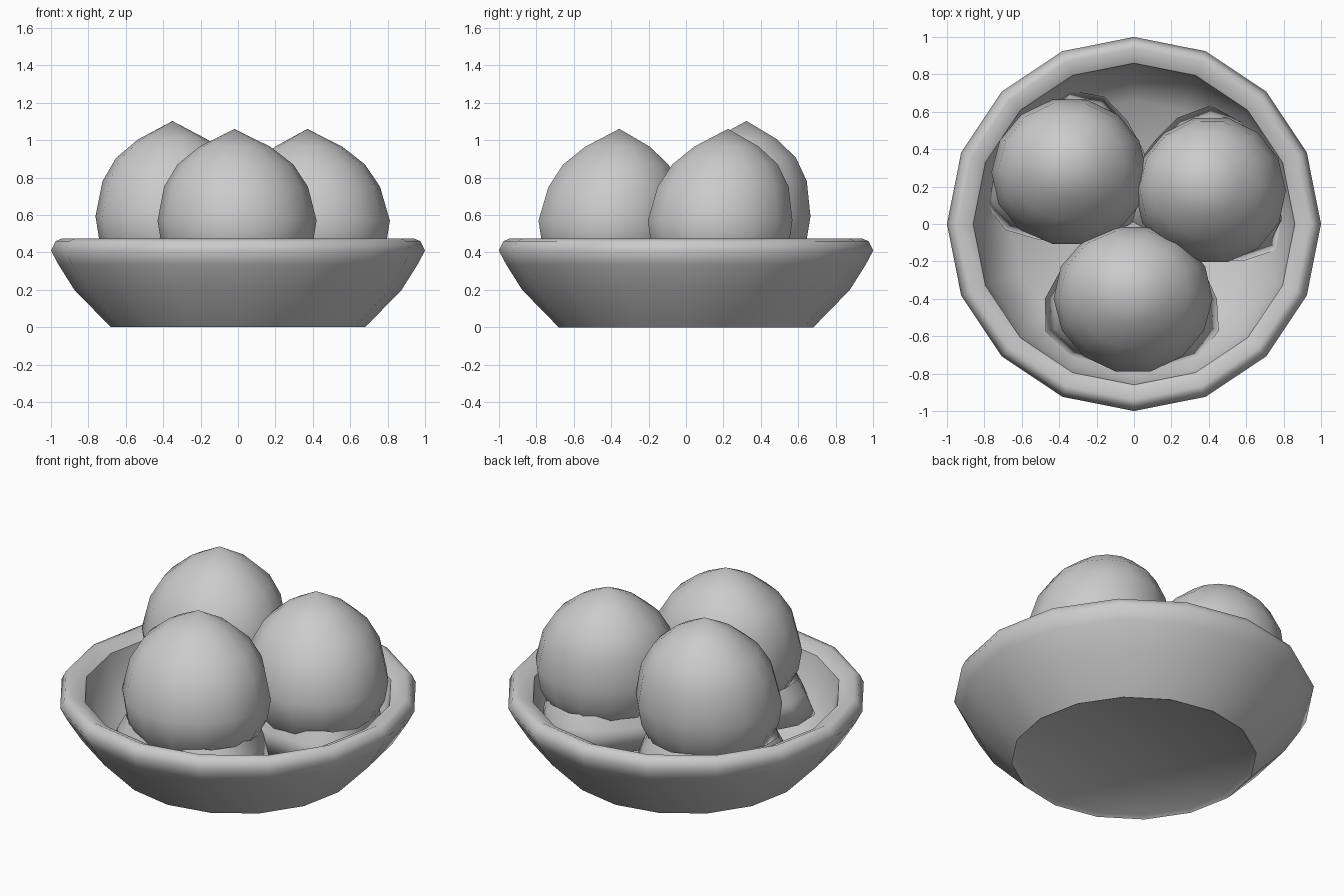
import bpy
import bmesh
from math import sin, cos, tau, hypot, radians

cube = bpy.data.objects.get("Cube")
if cube:
    bpy.data.objects.remove(cube, do_unlink=True)

grey = bpy.data.materials.new("plain grey")
grey.use_nodes = True
grey.diffuse_color = (0.6, 0.6, 0.6, 1)
grey.node_tree.nodes["Principled BSDF"].inputs["Base Color"].default_value = (0.6, 0.6, 0.6, 1)


def lathe(name, profile, sides, center=(0, 0), scale=(1, 1, 1), wobble=lambda a: 1, sharp_rings=()):
    """Turn a (radius, height) profile around z; wobble(angle) varies the radius."""
    bm = bmesh.new()
    rings = []
    for r, z in profile:
        ring = []
        for i in range(sides):
            a = tau * i / sides
            k = r * wobble(a)
            ring.append(bm.verts.new((center[0] + k * scale[0] * cos(a),
                                      center[1] + k * scale[1] * sin(a),
                                      z * scale[2])))
        rings.append(ring)
    for low, high in zip(rings, rings[1:]):
        for i in range(sides):
            j = (i + 1) % sides
            bm.faces.new((low[i], low[j], high[j], high[i]))
    for n in sharp_rings:
        for i in range(sides):
            bm.edges.get((rings[n][i], rings[n][(i + 1) % sides])).smooth = False
    bmesh.ops.remove_doubles(bm, verts=bm.verts, dist=0.0005)
    bmesh.ops.recalc_face_normals(bm, faces=bm.faces)
    for f in bm.faces:
        f.smooth = True
    mesh = bpy.data.meshes.new(name)
    bm.to_mesh(mesh)
    bm.free()
    mesh.materials.append(grey)
    obj = bpy.data.objects.new(name, mesh)
    bpy.context.collection.objects.link(obj)
    return obj


# Bowl: recessed foot, flared wall, rolled rim and thin hollow inside
bowl_profile = [(0, 0.025), (0.66, 0.015), (0.68, 0), (0.875, 0.2), (0.96, 0.335), (1, 0.41),
                (0.975, 0.46), (0.94, 0.475), (0.86, 0.435), (0.825, 0.27), (0.66, 0.06), (0, 0.045)]
lathe("bowl", bowl_profile, 16, sharp_rings=(2, 8))

# Scoops with a pointed top, each with a thin dripping collar round its lower half
scoop_profile = [(0, 0.18), (0.2, 0.22), (0.33, 0.31), (0.405, 0.45), (0.425, 0.57),
                 (0.385, 0.75), (0.31, 0.87), (0.19, 0.965), (0, 1.06)]
collar_profile = [(0.37, 0.4), (0.41, 0.32), (0.46, 0.2), (0.36, 0.24)]

# name: centre x, centre y, width scale, height scale, sideways lean
scoops = {
    "front": (-0.005, -0.4, 1.0, 1.0, -0.03),
    "left": (0.41, 0.18, 0.95, 1.0, -0.08),
    "right": (-0.345, 0.275, 0.98, 1.04, -0.01),
}
for name, (x, y, wide, tall, lean) in scoops.items():
    scoop = lathe(name + "_scoop", scoop_profile, 14, (x, y), (wide, 0.93, tall),
                  lambda a: 1 + 0.008 * sin(3 * a + x * 9))
    # Lean the upper half slightly backwards and sideways
    for v in scoop.data.vertices:
        rise = max(0, v.co.z - 0.57)
        v.co.x += lean * rise
        v.co.y += 0.09 * rise
    # The collar drips furthest in three directions
    collar = lathe(name + "_dripping_collar", collar_profile, 16, (x, y), (1, 0.9, 1),
                   lambda a: 1 + 0.1 * cos(3 * (a - radians(85))))
    # Stop the drips at the inside of the bowl
    for v in collar.data.vertices:
        fit = min(1, 0.79 / hypot(v.co.x, v.co.y))
        v.co.x *= fit
        v.co.y *= fit
